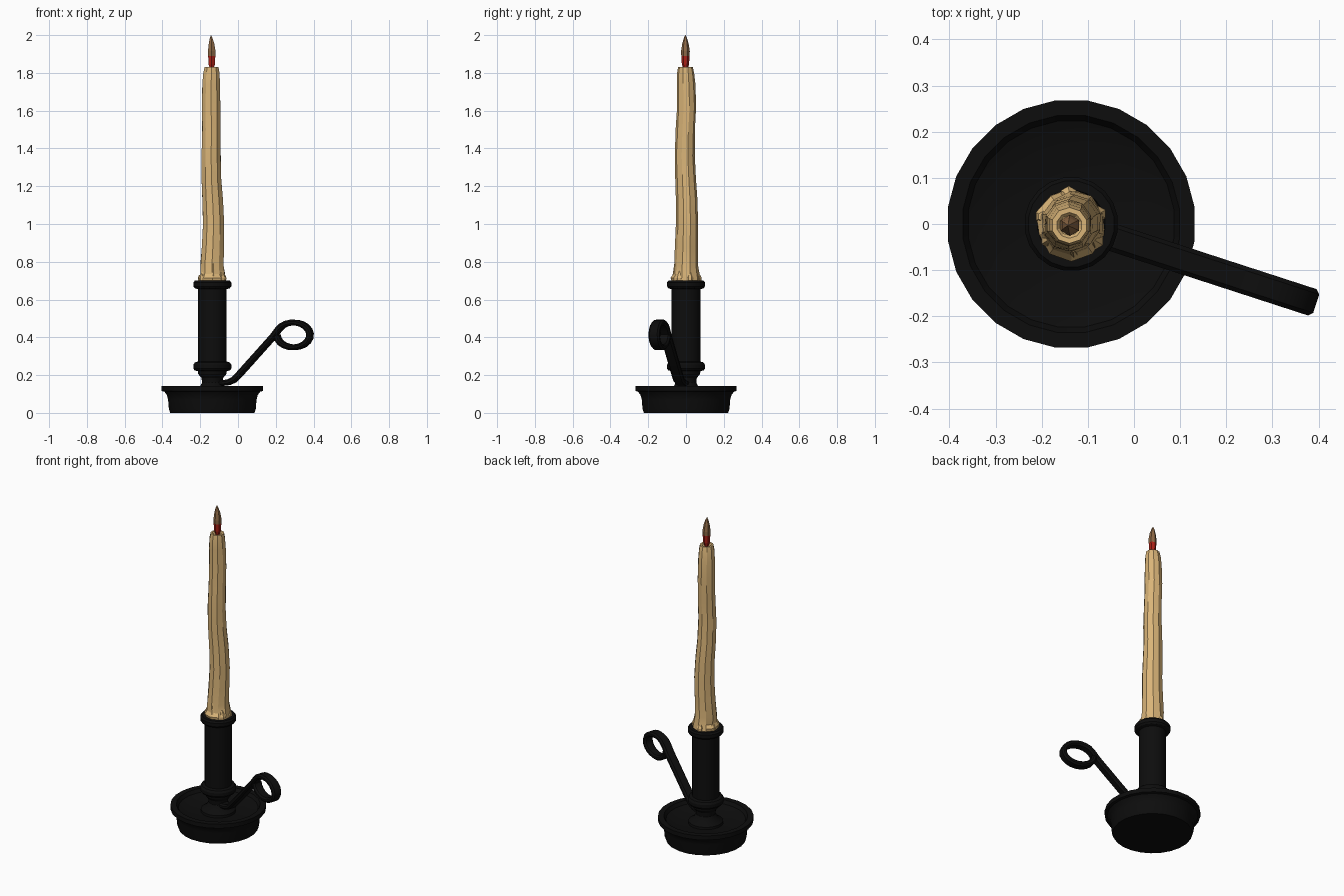
import bpy, bmesh, math, random
from mathutils import Vector

if "Cube" in bpy.data.objects:
    bpy.data.objects.remove(bpy.data.objects["Cube"])

random.seed(4)
CX = -0.136  # shared vertical axis of holder and candle


def material(name, rgb):
    m = bpy.data.materials.new(name)
    m.diffuse_color = (*rgb, 1)
    m.use_nodes = True
    m.node_tree.nodes["Principled BSDF"].inputs["Base Color"].default_value = m.diffuse_color
    return m


BLACK = material("black_iron", (0.004, 0.004, 0.004))
WAX = material("cream_wax", (0.70, 0.46, 0.19))
RED = material("flame_red", (0.42, 0.015, 0.008))
AMBER = material("flame_amber", (0.27, 0.14, 0.06))


def skin(name, rings, mats, closed_ends=True, smooth=30):
    """Join equal-length rings of points into a tube."""
    bm = bmesh.new()
    vs = [[bm.verts.new(p) for p in r] for r in rings]
    n = len(vs[0])
    for a, b in zip(vs, vs[1:]):
        for i in range(n):
            j = (i + 1) % n
            bm.faces.new((a[i], a[j], b[j], b[i]))
    if closed_ends:
        bm.faces.new(vs[0][::-1])
        bm.faces.new(vs[-1])
    bmesh.ops.recalc_face_normals(bm, faces=bm.faces)
    me = bpy.data.meshes.new(name)
    bm.to_mesh(me)
    bm.free()
    ob = bpy.data.objects.new(name, me)
    bpy.context.collection.objects.link(ob)
    for m in mats:
        me.materials.append(m)
    if smooth:
        bpy.ops.object.select_all(action='DESELECT')
        ob.select_set(True)
        bpy.context.view_layer.objects.active = ob
        bpy.ops.object.shade_smooth_by_angle(angle=math.radians(smooth))
    return ob


def ring(r, z, n, x=CX, y=0.0, noise=0.0):
    pts = []
    for i in range(n):
        a = 2 * math.pi * (i + 0.5) / n
        q = r + random.uniform(-noise, noise)
        pts.append(Vector((x + q * math.cos(a), y + q * math.sin(a), z)))
    return pts


def lathe(name, profile, n, mats, smooth=30):
    return skin(name, [ring(r, z, n) for r, z in profile], mats, True, smooth)


# Drip dish
lathe("dish", [(0.225, 0), (0.232, 0.02), (0.236, 0.07), (0.243, 0.095), (0.256, 0.112),
               (0.27, 0.116), (0.27, 0.142), (0.237, 0.142), (0.225, 0.122),
               (0.17, 0.102), (0.02, 0.10)], 24, [BLACK])

# Socket with foot, lower ring and top collar
lathe("socket", [(0.10, 0.098), (0.098, 0.115), (0.068, 0.135), (0.055, 0.16), (0.058, 0.185),
                 (0.075, 0.205), (0.078, 0.222), (0.094, 0.224), (0.102, 0.235), (0.102, 0.255),
                 (0.094, 0.267), (0.077, 0.272), (0.077, 0.655), (0.094, 0.66), (0.102, 0.67),
                 (0.102, 0.69), (0.094, 0.70), (0.074, 0.70), (0.07, 0.69)], 20, [BLACK])

# Handle: flattened bar swept up into a finger loop
path = [(0.03, 0.155), (0.09, 0.162), (0.12, 0.175), (0.145, 0.198), (0.34, 0.405)]
for k in range(19):
    a = math.radians(152 - k * 18.3)
    path.append((0.452 + 0.092 * math.cos(a), 0.413 + 0.066 * math.sin(a)))
d = Vector((math.cos(math.radians(-18)), math.sin(math.radians(-18)), 0))
side = Vector((-d.y, d.x, 0))
up = Vector((0, 0, 1))
rings = []
for k, (u, z) in enumerate(path):
    p0, p1 = path[max(k - 1, 0)], path[min(k + 1, len(path) - 1)]
    t = (d * (p1[0] - p0[0]) + up * (p1[1] - p0[1])).normalized()
    nrm = t.cross(side)
    c = Vector((CX, 0, 0)) + d * u + up * z
    rings.append([c + side * sx * 0.03 + nrm * sn * 0.015 for sx, sn in
                  ((-1, -.4), (-.7, -1), (.7, -1), (1, -.4), (1, .4), (.7, 1), (-.7, 1), (-1, .4))])
skin("handle", rings, [BLACK], True, 40)

# Candle: slightly crooked taper (radius, z, x shift, y shift, roughness)
candle = [(0.074, 0.69, 0, 0, 0.004), (0.076, 0.715, 0, 0, 0.006), (0.068, 0.735, 0, 0, 0.004),
          (0.064, 0.78, -0.002, 0, 0.002), (0.061, 0.88, 0.003, 0.003, 0.001),
          (0.059, 1.0, 0.007, 0.005, 0.001), (0.057, 1.12, 0.002, 0.004, 0.001),
          (0.055, 1.24, -0.005, -0.002, 0.001), (0.053, 1.36, -0.006, -0.007, 0.001),
          (0.051, 1.5, -0.005, -0.003, 0.001), (0.051, 1.62, -0.006, 0.003, 0.001),
          (0.049, 1.74, -0.006, 0.0, 0.001), (0.045, 1.80, -0.005, -0.002, 0),
          (0.039, 1.83, -0.004, -0.003, 0), (0.028, 1.83, -0.004, -0.003, 0),
          (0.022, 1.822, -0.004, -0.003, 0)]
skin("candle", [ring(r, z, 10, CX + x, y, q) for r, z, x, y, q in candle], [WAX], True, 25)

# Wax drips running down onto the collar
for k, (deg, h, w) in enumerate([(20, 0.76, 0.016), (95, 0.74, 0.018), (165, 0.73, 0.016),
                                 (215, 0.75, 0.014), (275, 0.79, 0.012), (325, 0.75, 0.018)]):
    a = math.radians(deg)
    x, y = CX + 0.063 * math.cos(a), 0.063 * math.sin(a)
    xt, yt = CX + 0.058 * math.cos(a), 0.058 * math.sin(a)
    skin("wax_drip_%d" % k, [ring(w, 0.695, 6, x, y), ring(w * 1.1, 0.715, 6, x, y),
                             ring(w * 0.7, 0.73, 6, x, y), ring(w * 0.3, h, 6, xt, yt)], [WAX], True, 25)

# Flame: red base, amber body
flame = [(0.012, 1.822, 0), (0.019, 1.845, 0), (0.022, 1.89, 0), (0.023, 1.915, 0),
         (0.017, 1.955, -0.001), (0.008, 1.985, -0.003), (0.001, 2.0, -0.004)]
fl = skin("flame", [ring(r, z, 6, CX - 0.003 + x, -0.003) for r, z, x in flame], [RED, AMBER], True, 0)
for f in fl.data.polygons:
    f.material_index = 1 if f.center.z > 1.89 else 0
